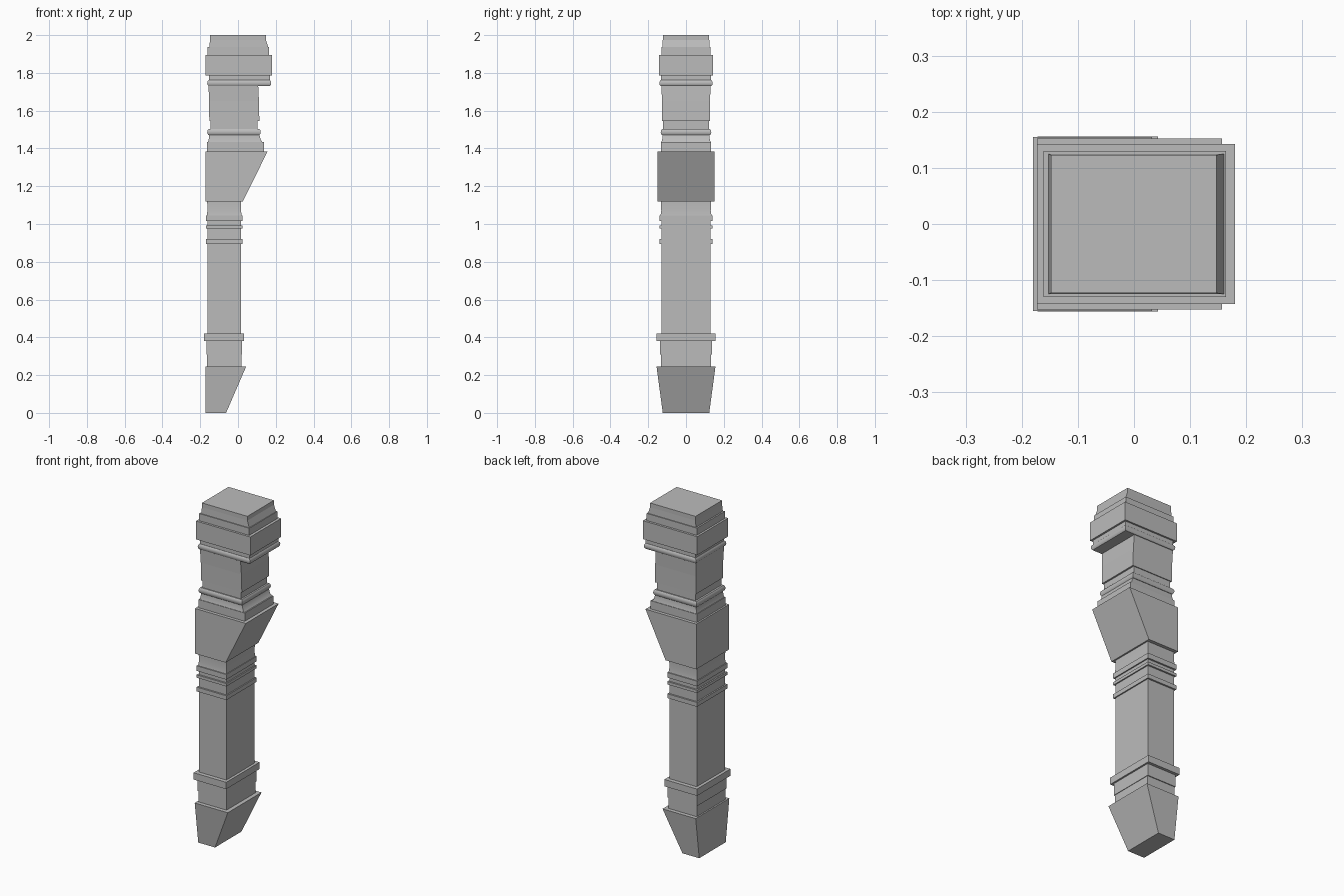
import bpy, bmesh

cube = bpy.data.objects.get("Cube")
if cube:
    bpy.data.objects.remove(cube, do_unlink=True)

stone = bpy.data.materials.new("grey stone")
stone.use_nodes = True
grey = (0.5, 0.5, 0.5, 1)
stone.diffuse_color = grey
stone.node_tree.nodes["Principled BSDF"].inputs["Base Color"].default_value = grey


def loft(name, *rings, smooth=False):
    """Closed rectangular loft; each ring is (z, left x, right x, half depth)."""
    bm = bmesh.new()
    loops = []
    for z, x0, x1, d in rings:
        corners = ((x0, -d), (x1, -d), (x1, d), (x0, d))
        loops.append([bm.verts.new((x, y, z)) for x, y in corners])
    for low, high in zip(loops, loops[1:]):
        for i in range(4):
            j = (i + 1) % 4
            bm.faces.new((low[i], low[j], high[j], high[i]))
    bm.faces.new(loops[0][::-1])
    bm.faces.new(loops[-1])
    mesh = bpy.data.meshes.new(name)
    bm.to_mesh(mesh)
    bm.free()
    mesh.materials.append(stone)
    obj = bpy.data.objects.new(name, mesh)
    bpy.context.collection.objects.link(obj)
    if smooth:
        bpy.ops.object.select_all(action="DESELECT")
        obj.select_set(True)
        bpy.context.view_layer.objects.active = obj
        bpy.ops.object.shade_smooth_by_angle(angle=0.8)
    return obj


def block(name, z0, z1, x0, x1, d):
    return loft(name, (z0, x0, x1, d), (z1, x0, x1, d))


def rounded_band(name, z0, z1, x0, x1, d, r=0.007):
    """Band whose edge bulges outward in a shallow curve."""
    h = z1 - z0
    steps = ((0, r), (0.2, r * 0.3), (0.5, 0), (0.8, r * 0.3), (1, r))
    return loft(name, *[(z0 + h * t, x0 + s, x1 - s, d - s) for t, s in steps],
                smooth=True)


# Tapered foot and lower collar
loft("foot", (0, -0.172, -0.063, 0.123), (0.245, -0.172, 0.043, 0.156))
block("foot_neck", 0.245, 0.31, -0.163, 0.019, 0.133)
block("lower_collar", 0.31, 0.38, -0.168, 0.022, 0.138)
block("lower_band", 0.38, 0.42, -0.18, 0.032, 0.155)

# Shaft with its rings
block("shaft", 0.42, 1.08, -0.162, 0.016, 0.131)
for i, (z0, z1) in enumerate(((0.895, 0.92), (0.975, 0.992), (1.015, 1.045))):
    block(f"shaft_ring_{i + 1}", z0, z1, -0.17, 0.023, 0.141)
loft("shaft_flare", (1.045, -0.165, 0.019, 0.135), (1.07, -0.162, 0.016, 0.131),
     (1.12, -0.163, 0.017, 0.132), smooth=True)

# Sloping bracket and stepped mouldings
loft("bracket", (1.12, -0.173, 0.026, 0.152), (1.385, -0.173, 0.157, 0.152))
block("bracket_step", 1.385, 1.433, -0.163, 0.137, 0.133)
loft("bracket_cove", (1.433, -0.159, 0.13, 0.13), (1.447, -0.155, 0.12, 0.126),
     (1.47, -0.153, 0.114, 0.124), smooth=True)
rounded_band("bracket_band", 1.47, 1.503, -0.163, 0.12, 0.134)
block("upper_shaft_base", 1.503, 1.545, -0.145, 0.103, 0.121)
loft("upper_shaft", (1.545, -0.152, 0.113, 0.126), (1.65, -0.153, 0.111, 0.127),
     (1.73, -0.156, 0.107, 0.13))

# Capital
rounded_band("capital_lower_band", 1.73, 1.762, -0.163, 0.176, 0.141)
block("capital_neck", 1.762, 1.787, -0.154, 0.169, 0.133)
block("capital_block", 1.787, 1.895, -0.173, 0.18, 0.143)
block("capital_step", 1.895, 1.937, -0.161, 0.164, 0.13)
loft("capital_top", (1.937, -0.152, 0.16, 0.125), (1.975, -0.148, 0.147, 0.123),
     (2.0, -0.148, 0.147, 0.123))
